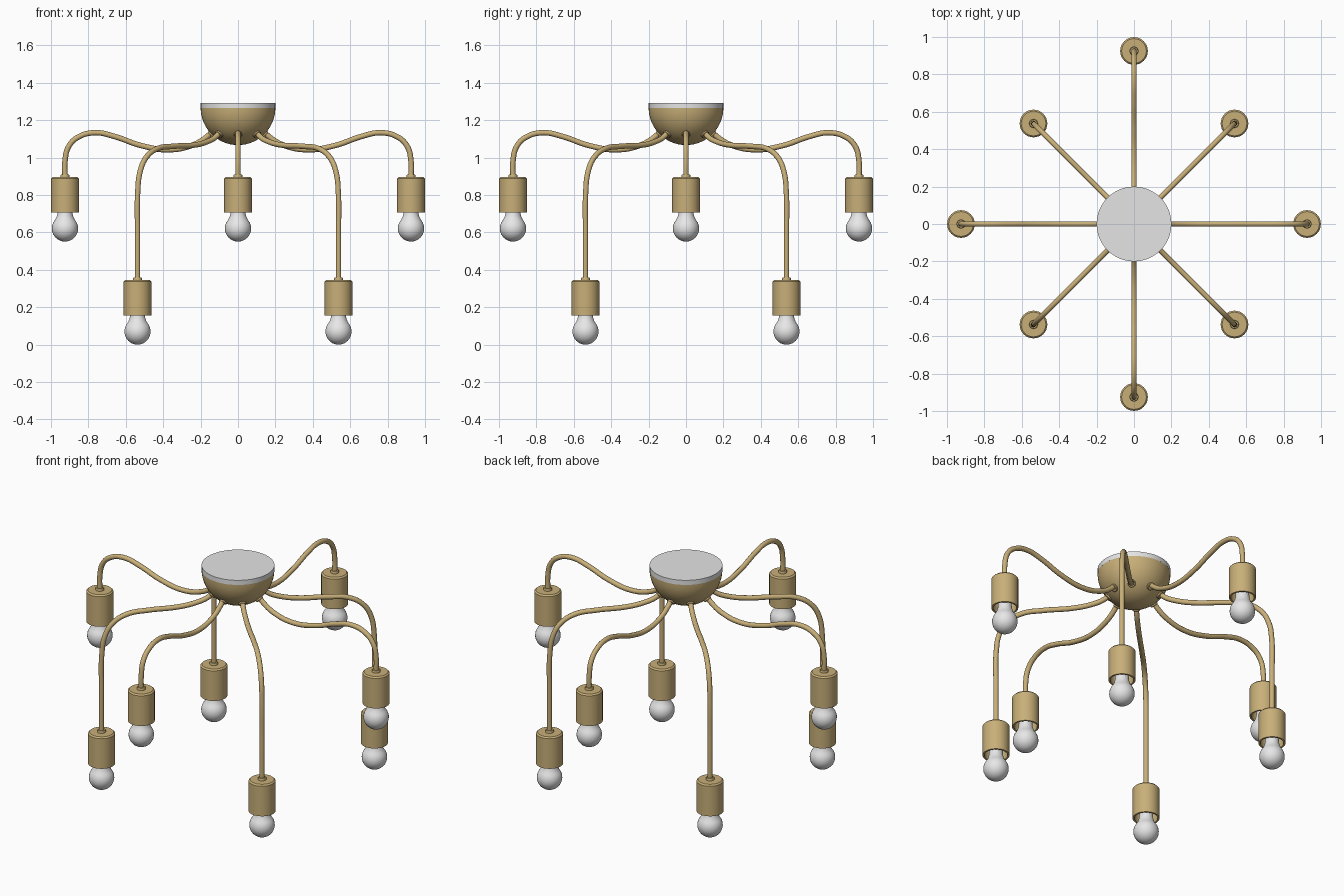
import bpy, bmesh, math
from mathutils import Matrix, Vector

if "Cube" in bpy.data.objects:
    bpy.data.objects.remove(bpy.data.objects["Cube"])


def material(name, rgb):
    m = bpy.data.materials.new(name)
    m.diffuse_color = (*rgb, 1)
    m.use_nodes = True
    m.node_tree.nodes["Principled BSDF"].inputs["Base Color"].default_value = m.diffuse_color
    return m


BRASS = material("brass", (0.58, 0.43, 0.19))
SILVER = material("silver_plate", (0.78, 0.78, 0.78))
GLASS = material("bulb_white", (0.80, 0.80, 0.80))


def finish(obj, mat, angle=40):
    obj.data.materials.clear()
    obj.data.materials.append(mat)
    bpy.ops.object.select_all(action='DESELECT')
    obj.select_set(True)
    bpy.context.view_layer.objects.active = obj
    bpy.ops.object.shade_smooth_by_angle(angle=math.radians(angle))


def lathe(name, profile, mat, matrix=Matrix(), steps=32):
    """Spin an (r, z) profile about z."""
    bm = bmesh.new()
    vs = [bm.verts.new((r, 0, z)) for r, z in profile]
    es = [bm.edges.new(p) for p in zip(vs, vs[1:])]
    bmesh.ops.spin(bm, geom=vs + es, axis=(0, 0, 1), cent=(0, 0, 0),
                   angle=math.tau, steps=steps, use_merge=False)
    bmesh.ops.remove_doubles(bm, verts=bm.verts, dist=1e-5)
    bmesh.ops.recalc_face_normals(bm, faces=bm.faces)
    me = bpy.data.meshes.new(name)
    bm.to_mesh(me)
    bm.free()
    obj = bpy.data.objects.new(name, me)
    bpy.context.collection.objects.link(obj)
    obj.matrix_world = matrix
    finish(obj, mat)
    return obj


def tube(name, points, radius, mat, matrix):
    """Smooth round tube through (r, z) points."""
    cu = bpy.data.curves.new(name, 'CURVE')
    cu.dimensions = '3D'
    cu.bevel_depth = radius
    cu.bevel_resolution = 4
    cu.resolution_u = 8
    sp = cu.splines.new('BEZIER')
    sp.bezier_points.add(len(points) - 1)
    for bp, (r, z) in zip(sp.bezier_points, points):
        bp.co = (r, 0, z)
        bp.handle_left_type = bp.handle_right_type = 'AUTO'
    obj = bpy.data.objects.new(name, cu)
    bpy.context.collection.objects.link(obj)
    obj.matrix_world = matrix
    bpy.ops.object.select_all(action='DESELECT')
    obj.select_set(True)
    bpy.context.view_layer.objects.active = obj
    bpy.ops.object.convert(target='MESH')
    finish(bpy.context.object, mat, 60)


# Ceiling canopy: half-sphere dome and flat plate
DOME_Z, DOME_R = 1.267, 0.2
dome = [(DOME_R * math.sin(math.radians(a)), DOME_Z - DOME_R * math.cos(math.radians(a)))
        for a in range(0, 91, 6)]
lathe("canopy_dome", dome, BRASS, steps=48)
lathe("ceiling_plate", [(0, 1.265), (0.2, 1.265), (0.2, 1.293), (0, 1.293)], SILVER, steps=48)

# Arm paths (radius, height)
HIGH = [(0.13, 1.148), (0.165, 1.113), (0.24, 1.068), (0.37, 1.042), (0.52, 1.065),
        (0.66, 1.113), (0.76, 1.133), (0.85, 1.112), (0.905, 1.06), (0.925, 0.98), (0.925, 0.89)]
LOW = [(0.13, 1.148), (0.165, 1.113), (0.24, 1.083), (0.34, 1.066), (0.5, 1.06), (0.62, 1.045),
       (0.70, 0.995), (0.742, 0.92), (0.758, 0.82), (0.76, 0.6), (0.76, 0.34)]

# Socket cup, open below, with a small collar on top (z from its lower rim)
CUP = [(0, 0.203), (0.021, 0.203), (0.023, 0.2), (0.023, 0.19), (0.066, 0.19), (0.074, 0.182),
       (0.074, 0), (0.064, 0), (0.064, 0.15), (0, 0.15)]

# Bulb: round globe blending into a neck inside the cup
BR, BC = 0.07, -0.085
BULB = [(BR * math.sin(math.radians(a)), BC - BR * math.cos(math.radians(a)))
        for a in range(0, 127, 9)]
BULB += [(0.049, -0.032), (0.043, -0.017), (0.039, 0.0), (0.037, 0.03), (0.037, 0.15), (0, 0.15)]

for i in range(8):
    high = i % 2 == 0
    path, cup_z = (HIGH, 0.706) if high else (LOW, 0.155)
    tag = f"{'high' if high else 'low'}_{i // 2 + 1}"
    turn = Matrix.Rotation(i * math.pi / 4, 4, 'Z')
    tube(f"arm_{tag}", path, 0.0145, BRASS, turn)
    # Collar where the arm leaves the dome
    out = Vector((1, 0, -1)).normalized()
    seat = Matrix.Translation(Vector((0, 0, DOME_Z)) + out * (DOME_R - 0.006))
    aim = out.to_track_quat('Z', 'Y').to_matrix().to_4x4()
    lathe(f"arm_collar_{tag}", [(0, 0), (0.022, 0), (0.022, 0.012), (0.019, 0.015), (0, 0.015)],
          BRASS, turn @ seat @ aim, steps=16)
    place = turn @ Matrix.Translation((path[-1][0], 0, cup_z))
    lathe(f"socket_{tag}", CUP, BRASS, place)
    lathe(f"bulb_{tag}", BULB, GLASS, place, steps=28)
